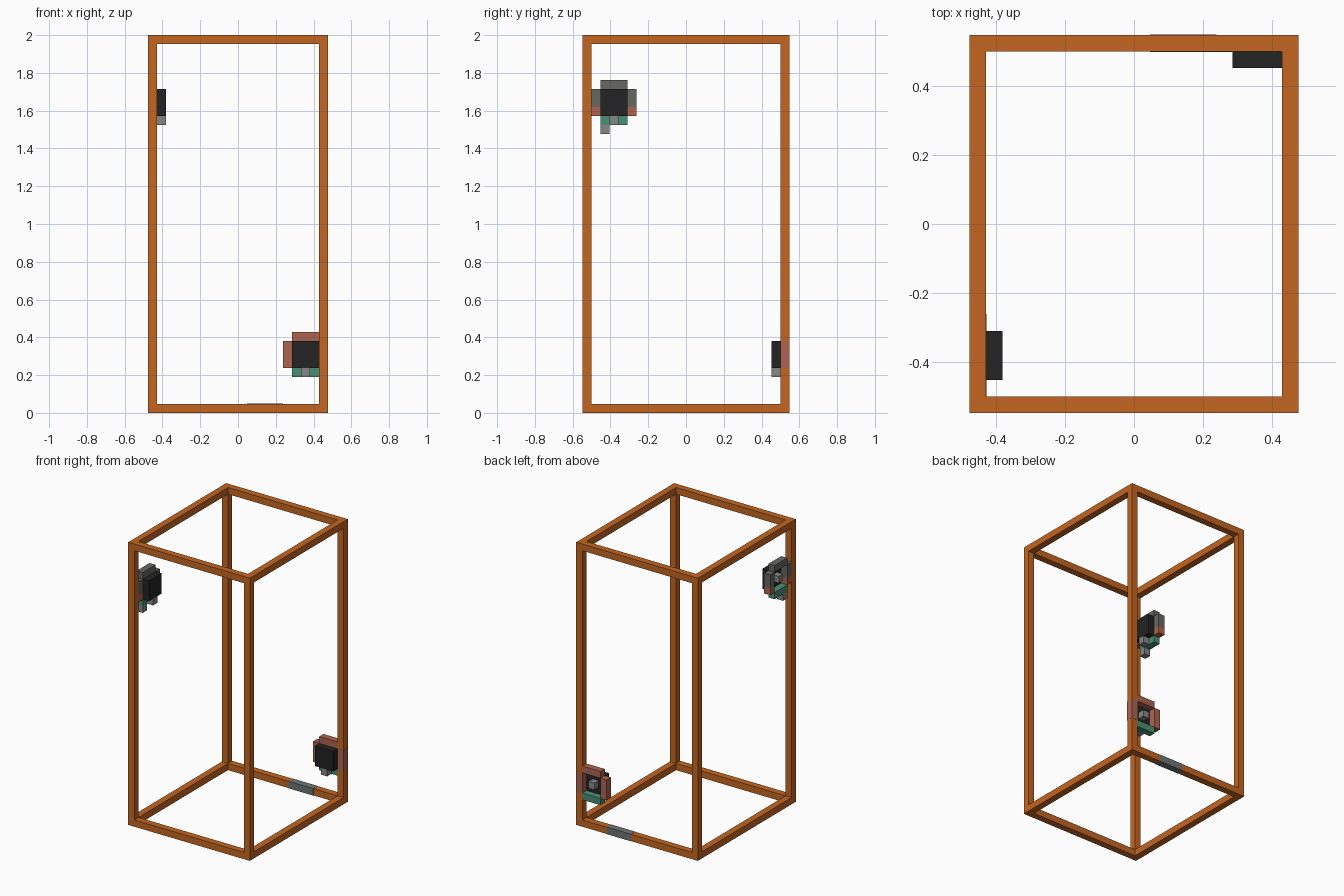
import bpy
import bmesh
from mathutils import Matrix, Vector

cube = bpy.data.objects.get("Cube")
if cube:
    bpy.data.objects.remove(cube, do_unlink=True)

U = 1 / 21  # one grid cell, the thickness of every bar and block


def material(name, *rgb):
    """Flat material from display RGB (0-255), stored as linear."""
    lin = [((c / 255 + 0.055) / 1.055) ** 2.4 for c in rgb] + [1]
    mat = bpy.data.materials.new(name)
    mat.use_nodes = True
    mat.diffuse_color = lin
    mat.node_tree.nodes["Principled BSDF"].inputs["Base Color"].default_value = lin
    return mat


ORANGE = material("orange", 196, 102, 32)
BLACK = material("black", 35, 35, 35)
BRICK = material("brick red", 172, 100, 80)
TEAL = material("teal", 74, 144, 118)
GREY = material("grey", 135, 135, 135)
DARK = material("dark grey", 103, 103, 98)
SLATE = material("slate", 112, 117, 117)


def box(name, lo, hi, mat, proud=0):
    """Axis-aligned block between two corners given in cells."""
    a, b = Vector(lo) * U, Vector(hi) * U
    size = b - a + Vector((proud, proud, proud)) * 2
    mesh = bpy.data.meshes.new(name)
    bm = bmesh.new()
    bmesh.ops.create_cube(bm, size=1, matrix=Matrix.Translation((a + b) / 2) @ Matrix.Diagonal(size).to_4x4())
    bm.to_mesh(mesh)
    bm.free()
    mesh.materials.append(mat)
    obj = bpy.data.objects.new(name, mesh)
    bpy.context.collection.objects.link(obj)


# Open frame: four posts, then bars joining them at floor and top
X, Y, H = 10, 11.5, 42


def span(sign, edge):
    return sorted((sign * edge, sign * (edge - 1)))


for sx in (-1, 1):
    x0, x1 = span(sx, X)
    for sy in (-1, 1):
        y0, y1 = span(sy, Y)
        box("post", (x0, y0, 0), (x1, y1, H), ORANGE)
for z, level in ((0, "floor"), (H - 1, "top")):
    for s in (-1, 1):
        x0, x1 = span(s, X)
        y0, y1 = span(s, Y)
        box(level + "_side_bar", (x0, 1 - Y, z), (x1, Y - 1, z + 1), ORANGE)
        box(level + "_cross_bar", (1 - X, y0, z), (X - 1, y1, z + 1), ORANGE)

# Grey section on the back floor bar
box("floor_bar_insert", (1, Y - 1, 0), (5, Y, 1), SLATE, 0.001)


def gadget(name, place, side_mat, top_mat):
    """Plate with a ring behind it; place maps (along, depth, z) to x, y, z."""
    def part(label, along, depth, height, mat, proud=0):
        p, q = (place(*c) for c in zip(along, depth, height))
        lo = [min(c) for c in zip(p, q)]
        hi = [max(c) for c in zip(p, q)]
        box(name + "_" + label, lo, hi, mat, proud)

    ring, inner = (0, 1), (1, 2)
    part("plate", (-1.5, 1.5), inner, (0, 3), BLACK)
    part("tab", (-.5, .5), inner, (-1, 0), GREY)
    part("knob", (-.5, .5), ring, (1, 2), GREY)
    part("foot", (-1.5, 1.5), ring, (-1, 0), TEAL)
    part("cap", (-1.5, 1.5), ring, (3, 4), top_mat)
    for s in (-1, 1):
        along = (s * 1.5, s * 2.5)
        part("cheek_lower", along, ring, (0, 1), BRICK, 0.0008)
        part("cheek_upper", along, ring, (1, 3), side_mat, 0.0008)
    return part


# Lower gadget on the back plane, upper gadget on the -x plane
gadget("lower_gadget", lambda a, d, z: (7.5 + a, Y - d, 5 + z), BRICK, BRICK)
upper = gadget("upper_gadget", lambda a, d, z: (d - X, a - 8, 33 + z), DARK, DARK)
upper("peg", (-1.5, -.5), (0, 1), (-2, -1), GREY)
